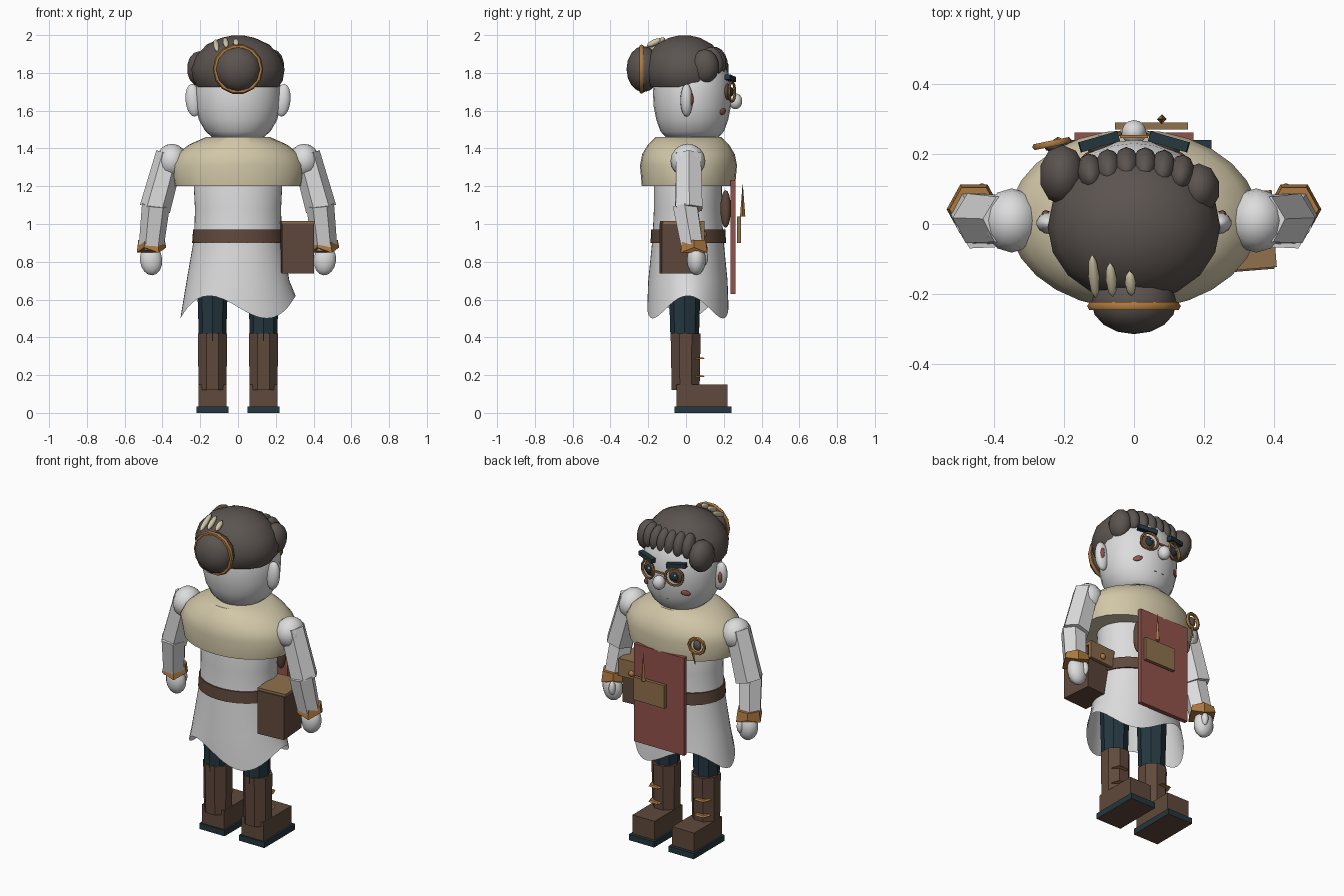
import bpy, bmesh, math
from mathutils import Vector, Matrix

if "Cube" in bpy.data.objects:
    bpy.data.objects.remove(bpy.data.objects["Cube"])

def material(name, rgb):
    m = bpy.data.materials.new(name)
    m.diffuse_color = (*rgb, 1)
    m.use_nodes = True
    m.node_tree.nodes["Principled BSDF"].inputs["Base Color"].default_value = m.diffuse_color
    return m

WHITE = material("pale_grey", (0.72, 0.72, 0.73))
HAIR = material("dark_taupe", (0.105, 0.088, 0.08))
LEATHER = material("leather_brown", (0.115, 0.066, 0.045))
CREAM = material("cream", (0.64, 0.57, 0.39))
TEAL = material("deep_teal", (0.018, 0.038, 0.05))
RED = material("brick_red", (0.29, 0.085, 0.07))
GOLD = material("gold", (0.42, 0.19, 0.05))
TAN = material("tan", (0.28, 0.165, 0.075))

def finish(name, bm, mat, smooth=None):
    bmesh.ops.recalc_face_normals(bm, faces=bm.faces)
    me = bpy.data.meshes.new(name)
    bm.to_mesh(me)
    bm.free()
    ob = bpy.data.objects.new(name, me)
    bpy.context.collection.objects.link(ob)
    me.materials.append(mat)
    if smooth:
        bpy.context.view_layer.objects.active = ob
        ob.select_set(True)
        bpy.ops.object.shade_smooth_by_angle(angle=math.radians(smooth))
        ob.select_set(False)
    return ob

def lathe(name, rows, mat, n=24, y0=0, x0=0, smooth=40, caps=(True, True), wave=None, turn=0):
    """Stack of elliptical rings, rows = (z, rx, ry[, y shift]); wave offsets the first ring."""
    bm = bmesh.new()
    rings = []
    for k, row in enumerate(rows):
        z, rx, ry = row[:3]
        dy = row[3] if len(row) > 3 else 0
        ring = []
        for i in range(n):
            a = 2 * math.pi * i / n + turn
            dz = wave(a) if wave and k == 0 else 0
            ring.append(bm.verts.new((x0 + rx * math.cos(a), y0 + dy + ry * math.sin(a), z + dz)))
        rings.append(ring)
    for r, s in zip(rings, rings[1:]):
        for i in range(n):
            j = (i + 1) % n
            bm.faces.new((r[i], r[j], s[j], s[i]))
    if caps[0]:
        bm.faces.new(rings[0])
    if caps[1]:
        bm.faces.new(rings[-1])
    return finish(name, bm, mat, smooth)

def ball(name, c, r, mat, u=14, v=9, rot=(0, 0, 0), smooth=60):
    bm = bmesh.new()
    bmesh.ops.create_uvsphere(bm, u_segments=u, v_segments=v, radius=1)
    ob = finish(name, bm, mat, smooth)
    ob.location, ob.scale, ob.rotation_euler = c, r, rot
    return ob

def box(name, c, size, mat, rot=(0, 0, 0)):
    bm = bmesh.new()
    bmesh.ops.create_cube(bm, size=1)
    bmesh.ops.scale(bm, vec=size, verts=bm.verts)
    ob = finish(name, bm, mat)
    ob.location, ob.rotation_euler = c, rot
    return ob

def limb(name, p, q, r0, r1, mat, n=6, smooth=None):
    """Tapered prism between two points."""
    p, q = Vector(p), Vector(q)
    bm = bmesh.new()
    bmesh.ops.create_cone(bm, cap_ends=True, segments=n, radius1=r0, radius2=r1, depth=(q - p).length)
    turn = (q - p).to_track_quat('Z', 'Y').to_matrix().to_4x4()
    bmesh.ops.transform(bm, matrix=Matrix.Translation((p + q) / 2) @ turn, verts=bm.verts)
    return finish(name, bm, mat, smooth)

def ring(name, c, R, r, mat, rot=(math.pi / 2, 0, 0), n=16, scale=(1, 1, 1)):
    bpy.ops.mesh.primitive_torus_add(major_radius=R, minor_radius=r, major_segments=n,
                                     minor_segments=6, location=c, rotation=rot)
    ob = bpy.context.object
    ob.name, ob.scale = name, scale
    ob.data.materials.append(mat)
    return ob

# Coat with wavy hem, belt and cape
lathe("coat", [(0.56, 0.305, 0.215), (0.70, 0.272, 0.21), (0.93, 0.232, 0.187), (1.08, 0.228, 0.18),
               (1.22, 0.235, 0.18), (1.36, 0.20, 0.16)], WHITE, n=48, y0=0.01, caps=(False, True),
      wave=lambda a: 0.06 * math.cos(3 * a))
lathe("belt", [(0.90, 0.243, 0.2), (0.97, 0.238, 0.196)], LEATHER, n=32, y0=0.012, smooth=30)
lathe("cape", [(1.20, 0.335, 0.247), (1.31, 0.358, 0.257), (1.37, 0.325, 0.245), (1.42, 0.26, 0.215),
               (1.46, 0.17, 0.175)], CREAM, n=28, y0=0.013)

# Head, ears, nose
lathe("head", [(1.45, 0.125, 0.13), (1.49, 0.172, 0.168), (1.55, 0.207, 0.19), (1.62, 0.224, 0.204),
               (1.70, 0.228, 0.208), (1.78, 0.218, 0.198), (1.86, 0.18, 0.165), (1.93, 0.08, 0.08)],
      WHITE, y0=0.033, smooth=60)
ball("nose", (0, 0.262, 1.65), (0.036, 0.036, 0.042), WHITE)
for s in (-1, 1):
    ball("ear", (s * 0.237, 0.003, 1.655), (0.042, 0.033, 0.087), WHITE, rot=(0, s * 0.1, 0))
    ball("inner_ear", (s * 0.252, 0.027, 1.66), (0.013, 0.013, 0.035), RED, 8, 6)

# Face: spectacles, eyes, brows, cheeks, mouth
    ring("spectacle_rim", (s * 0.09, 0.243, 1.70), 0.052, 0.007, GOLD, (math.pi / 2, 0, -s * 0.3))
    ball("eye", (s * 0.09, 0.222, 1.70), (0.045, 0.018, 0.043), LEATHER, rot=(0, 0, -s * 0.3))
    ball("pupil", (s * 0.088, 0.237, 1.70), (0.024, 0.014, 0.026), TEAL, 10, 6, rot=(0, 0, -s * 0.3))
    ball("eye_glint", (s * 0.088 - 0.01, 0.248, 1.712), (0.007, 0.006, 0.007), WHITE, 8, 6)
    box("eyebrow", (s * 0.1, 0.235, 1.772), (0.115, 0.03, 0.026), TEAL, (0, -s * 0.12, -s * 0.28))
    ball("cheek_mark", (s * 0.135, 0.195, 1.595), (0.028, 0.008, 0.016), RED, 8, 6, (0, s * 0.3, -s * 0.65))
box("spectacle_bridge", (0, 0.25, 1.705), (0.08, 0.008, 0.01), GOLD)
box("mouth", (0, 0.212, 1.545), (0.065, 0.012, 0.008), LEATHER)

# Hair cap, fringe, bun with band, feathers
lathe("hair_cap", [(1.725, 0.215, 0.185), (1.76, 0.237, 0.207), (1.82, 0.247, 0.215), (1.89, 0.222, 0.198),
                   (1.95, 0.165, 0.15), (1.985, 0.09, 0.085), (1.998, 0.03, 0.03)], HAIR, n=18, y0=-0.008, smooth=50)
for i in range(6):
    x = -0.125 + 0.052 * i
    ball("fringe_lock", (x, 0.168 - 1.2 * x * x, 1.865), (0.038, 0.05, 0.075), HAIR, 10, 7, (0.35, 0, -x))
ball("side_curl_left", (-0.205, 0.14, 1.822), (0.068, 0.088, 0.093), HAIR, 10, 7)
ball("side_curl_right", (0.185, 0.1, 1.835), (0.062, 0.075, 0.09), HAIR, 10, 7)
ball("bun", (0, -0.225, 1.82), (0.122, 0.09, 0.122), HAIR, 12, 8, (math.pi / 2, 0, 0)).scale = (0.122, 0.122, 0.09)
ring("bun_band", (0, -0.235, 1.82), 0.121, 0.013, GOLD, n=14)
for x, y, h, z in ((-0.115, -0.15, 0.07, 1.945), (-0.065, -0.16, 0.055, 1.96), (-0.01, -0.17, 0.04, 1.96)):
    ball("hair_feather", (x, y, z), (0.016, h, 0.016), CREAM, 8, 6, (0.45, 0, 0.08))

for s in (-1, 1):
    # Arms
    ball("shoulder", (s * 0.35, 0.01, 1.335), (0.082, 0.092, 0.09), WHITE, 12, 8)
    limb("upper_arm", (s * 0.36, 0.012, 1.37), (s * 0.44, 0.015, 1.08), 0.075, 0.082, WHITE)
    limb("forearm", (s * 0.435, -0.005, 1.10), (s * 0.46, 0.035, 0.87), 0.074, 0.066, WHITE)
    lathe("cuff", [(0.862, 0.078, 0.082), (0.915, 0.07, 0.072)], GOLD, n=6, x0=s * 0.458, y0=0.042,
          smooth=None, wave=lambda a: 0.014 * math.cos(3 * a))
    ball("hand", (s * 0.46, 0.055, 0.81), (0.062, 0.05, 0.082), WHITE, 10, 8, (0, s * 0.1, 0))
    ball("thumb", (s * 0.435, 0.095, 0.82), (0.02, 0.022, 0.042), WHITE, 8, 6)

    # Legs, boots and laces
    x = s * 0.135
    lathe("trouser_leg", [(0.38, 0.072, 0.075), (0.72, 0.082, 0.085)], TEAL, n=8, x0=x, y0=-0.007, smooth=None)
    lathe("boot_shaft", [(0.12, 0.08, 0.08), (0.42, 0.084, 0.086)], LEATHER, n=8, x0=x, y0=-0.002,
          smooth=None, turn=math.pi / 8)
    box("boot_foot", (x, 0.085, 0.09), (0.15, 0.27, 0.12), LEATHER)
    sole = box("sole", (x, 0.09, 0.0175), (0.172, 0.30, 0.035), TEAL)
    sole.data.materials.append(LEATHER)
    for f in sole.data.polygons:
        f.material_index = int(f.normal.z < -0.5)
    for z in (0.19, 0.285):
        limb("boot_lace", (x, 0.062, z), (x, 0.062, z + 0.008), 0.045, 0.035, GOLD, 5).scale = (1.15, 1, 1)

# Apron panel, pocket with awl, pouch tucked behind
box("apron", (0, 0.249, 0.93), (0.34, 0.026, 0.6), RED)
box("pocket", (0.05, 0.28, 0.97), (0.21, 0.02, 0.14), TAN)
limb("awl", (0.08, 0.3, 1.04), (0.08, 0.3, 1.21), 0.014, 0.001, GOLD, 4)
ball("tucked_pouch", (0.145, 0.21, 1.08), (0.03, 0.028, 0.1), LEATHER, 10, 8)

# Satchel with flap and stud
box("satchel", (0.31, -0.04, 0.87), (0.17, 0.19, 0.265), LEATHER, (0, 0, 0.08))
box("satchel_lid", (0.31, -0.02, 1.008), (0.18, 0.22, 0.018), TAN, (0, 0, 0.08))
box("satchel_flap", (0.305, 0.08, 0.96), (0.18, 0.02, 0.1), TAN, (0, 0, 0.08))
ball("satchel_stud", (0.305, 0.095, 0.945), (0.018, 0.014, 0.018), GOLD, 8, 6)

# Brooch on the cape
ring("brooch_ring", (-0.235, 0.23, 1.31), 0.047, 0.01, GOLD, (math.pi / 2, 0, 0.2), 10)
ball("brooch_stone", (-0.232, 0.222, 1.31), (0.027, 0.016, 0.03), HAIR, 8, 6)
limb("brooch_pin", (-0.23, 0.238, 1.20), (-0.215, 0.243, 1.27), 0.003, 0.007, GOLD, 4)
